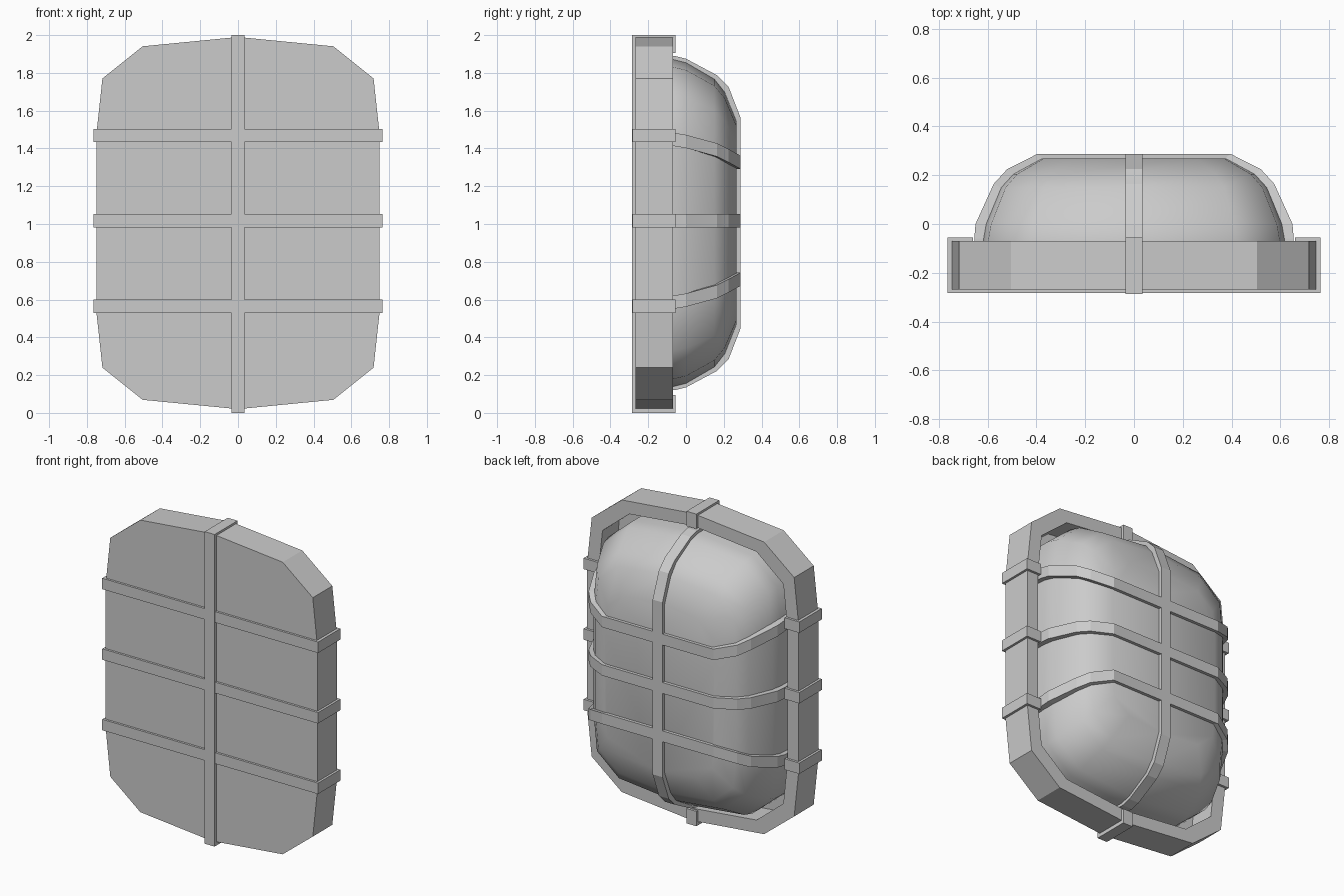
import bpy, bmesh
from mathutils import Vector

cube = bpy.data.objects.get("Cube")
if cube:
    bpy.data.objects.remove(cube)

grey = bpy.data.materials.new("plain_grey")
grey.use_nodes = True
GREY = (0.6, 0.6, 0.6, 1)
grey.diffuse_color = GREY
grey.node_tree.nodes["Principled BSDF"].inputs["Base Color"].default_value = GREY

# One quadrant of the shared outline as fractions of half width and half height
QUADRANT = [(0, 1), (0.673, 0.95), (0.957, 0.777), (1, 0.475)]
MID = 1.005


def finish(name, bm):
    bmesh.ops.recalc_face_normals(bm, faces=bm.faces)
    mesh = bpy.data.meshes.new(name)
    bm.to_mesh(mesh)
    bm.free()
    mesh.materials.append(grey)
    obj = bpy.data.objects.new(name, mesh)
    bpy.context.collection.objects.link(obj)
    return obj


def loft(name, rings, cap_start=True, cap_end=True):
    """Skin closed rings of points in order."""
    bm = bmesh.new()
    loops = [[bm.verts.new(p) for p in ring] for ring in rings]
    for a, b in zip(loops, loops[1:]):
        for i in range(len(a)):
            j = (i + 1) % len(a)
            bm.faces.new((a[i], a[j], b[j], b[i]))
    if cap_start:
        bm.faces.new(loops[0])
    if cap_end:
        bm.faces.new(loops[-1])
    return finish(name, bm)


def outline(half_x, half_z, y):
    right = QUADRANT + [(x, -z) for x, z in reversed(QUADRANT)]
    left = [(-x, z) for x, z in reversed(right[1:-1])]
    return [(x * half_x, y, MID + z * half_z) for x, z in right + left]


def ribbon(name, outer, inner, side):
    """Rectangular strap following an outer and an inner path."""
    side = Vector(side)
    rings = []
    for o, i in zip(outer, inner):
        o, i = Vector(o), Vector(i)
        rings.append([o - side, o + side, i + side, i - side])
    return loft(name, rings)


def mirrored(half):
    return half + [(-a, *rest) for a, *rest in reversed(half)]


# Hollow tray: closed front, thick rim open towards the back
loft("tray", [outline(0.75, 0.985, -0.268), outline(0.75, 0.985, -0.07),
              outline(0.67, 0.905, -0.07), outline(0.67, 0.905, -0.24)])

# Domed back shell: shrinking copies of the outline
DOME = [(-0.235, 1.0), (-0.07, 1.0), (0, 0.98), (0.15, 0.88), (0.205, 0.8), (0.268, 0.62)]
dome = loft("dome", [outline(0.625 * s, 0.87 * s, y) for y, s in DOME])
bpy.ops.object.select_all(action="DESELECT")
dome.select_set(True)
bpy.context.view_layer.objects.active = dome
bpy.ops.object.shade_smooth_by_angle(angle=0.9)

# Strap paths over the dome: sideways reach, depth, drift from the middle strap
OVER = [(0.655, -0.235, 0.44), (0.655, -0.06, 0.43), (0.65, 0, 0.42),
        (0.575, 0.165, 0.375), (0.52, 0.225, 0.345), (0.395, 0.288, 0.31)]
UNDER = [(0.61, -0.235, 0.44), (0.61, -0.06, 0.43), (0.6, 0, 0.42),
         (0.53, 0.14, 0.375), (0.48, 0.19, 0.345), (0.36, 0.255, 0.31)]
HALF = 0.035
STRAP_MID = 1.017

for label, k in (("lower", -1), ("middle", 0), ("upper", 1)):
    # Cross strap on the dome
    over, under = ([(x, y, STRAP_MID + k * d) for x, y, d in mirrored(path)]
                   for path in (OVER, UNDER))
    ribbon(label + "_dome_strap", over, under, (0, 0, HALF))
    # Cross strap on the tray with clips hooked over the rim
    z = STRAP_MID + k * 0.452
    outer = mirrored([(0.66, -0.055, z), (0.765, -0.055, z), (0.765, -0.282, z)])
    inner = mirrored([(0.66, -0.08, z), (0.73, -0.08, z), (0.73, -0.255, z)])
    ribbon(label + "_tray_strap", outer, inner, (0, 0, HALF))


# Long straps down the middle of the tray and the dome
def upright(half):
    return [(0, y, MID + z) for z, y in mirrored(half)]


REACH = [0.885, 0.885, 0.87, 0.782, 0.722, 0.56]
over = [(r, p[1]) for r, p in zip(REACH, OVER)]
under = [(r - 0.04, p[1]) for r, p in zip(REACH, UNDER)]
ribbon("long_dome_strap", upright(over), upright(under), (HALF, 0, 0))
TOP = 2 - MID
ribbon("long_tray_strap",
       [(0, y, 1 + z) for z, y in mirrored([(0.905, -0.055), (1, -0.055), (1, -0.287)])],
       [(0, y, 1 + z) for z, y in mirrored([(0.905, -0.08), (0.97, -0.08), (0.97, -0.255)])],
       (HALF, 0, 0))
